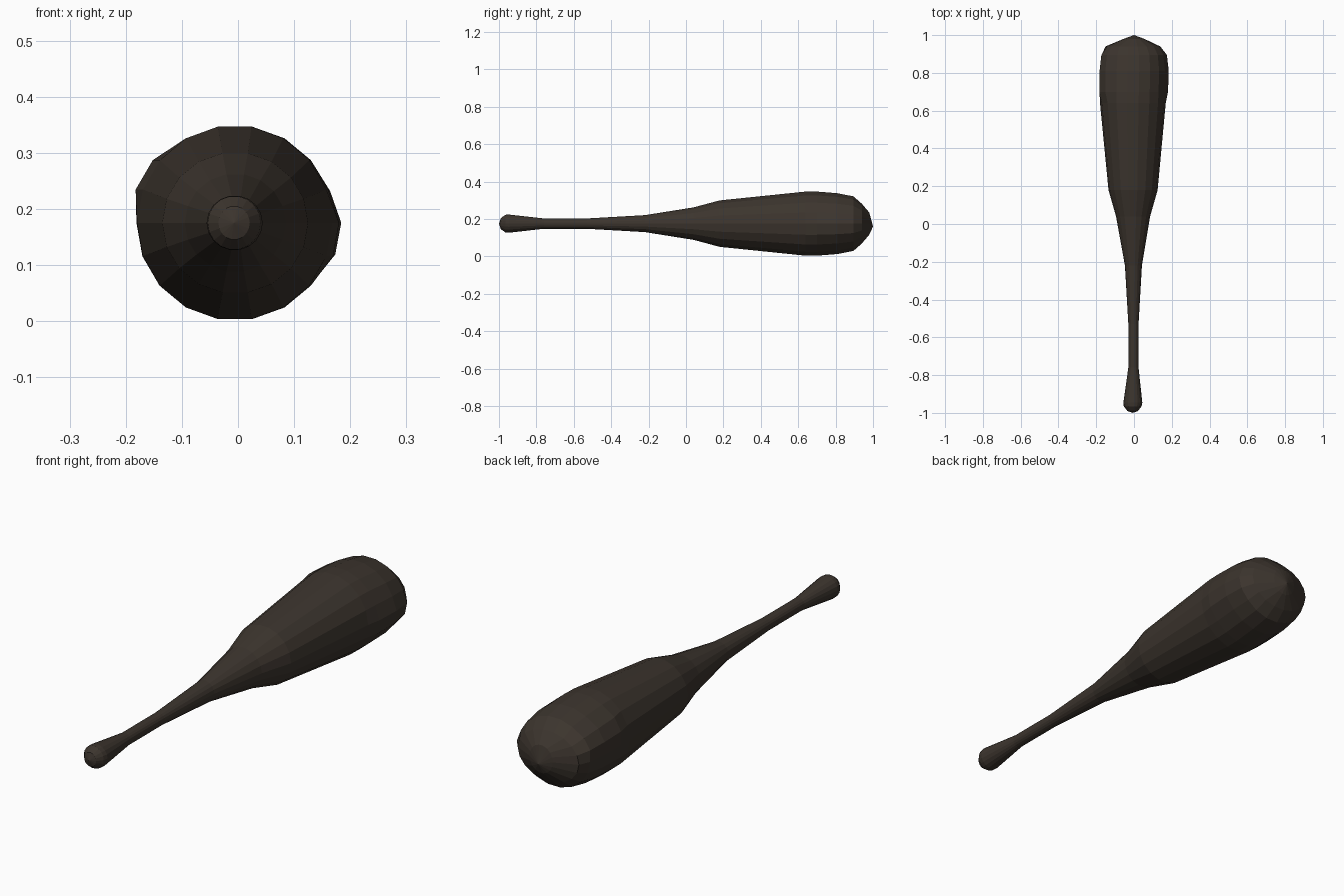
import bpy, bmesh, math

if "Cube" in bpy.data.objects:
    bpy.data.objects.remove(bpy.data.objects["Cube"])

SIDES = 18
CZ = 0.175

mat = bpy.data.materials.new("dark brown wood")
mat.diffuse_color = (0.045, 0.035, 0.027, 1)
mat.use_nodes = True
mat.node_tree.nodes["Principled BSDF"].inputs["Base Color"].default_value = mat.diffuse_color

# Club profile along y: (y, centre x, radius x, radius z)
rings = [
    (-0.99, -0.007, 0.028, 0.03), (-0.965, -0.007, 0.047, 0.048),
    (-0.945, -0.006, 0.05, 0.049), (-0.76, -0.003, 0.027, 0.028),
    (-0.53, -0.003, 0.027, 0.028), (-0.22, -0.003, 0.045, 0.046),
    (0.04, -0.005, 0.09, 0.088), (0.18, -0.005, 0.130, 0.126),
    (0.64, -0.006, 0.174, 0.174), (0.70, -0.005, 0.176, 0.174),
    (0.81, -0.003, 0.178, 0.165), (0.895, -0.003, 0.168, 0.148),
    (0.94, -0.006, 0.145, 0.108), (0.98, 0.0, 0.055, 0.060),
]

bm = bmesh.new()
loops = []
for y, cx, rx, rz in rings:
    loop = []
    for i in range(SIDES):
        a = 2 * math.pi * (i + 0.5) / SIDES      # 0 = up, 90 deg = +x
        x, z = cx + rx * math.sin(a), CZ + rz * math.cos(a)
        # Swollen knots on both flanks of the head
        if 0.69 < y < 0.9:
            if i in (4, 5):
                x += 0.009
            if i in (14, 15):
                x -= 0.012
        loop.append(bm.verts.new((x, y, z)))
    loops.append(loop)

for a, b in zip(loops, loops[1:]):
    for i in range(SIDES):
        j = (i + 1) % SIDES
        bm.faces.new((a[i], a[j], b[j], b[i]))

# Pointed butt and head tips
for loop, co in ((loops[0], (-0.007, -1.0, CZ)), (loops[-1], (0.0, 1.0, 0.16))):
    tip = bm.verts.new(co)
    for i in range(SIDES):
        bm.faces.new((loop[i], loop[(i + 1) % SIDES], tip))

bmesh.ops.recalc_face_normals(bm, faces=bm.faces)
me = bpy.data.meshes.new("wooden_club")
bm.to_mesh(me)
bm.free()
me.materials.append(mat)
bpy.context.collection.objects.link(bpy.data.objects.new("wooden_club", me))
